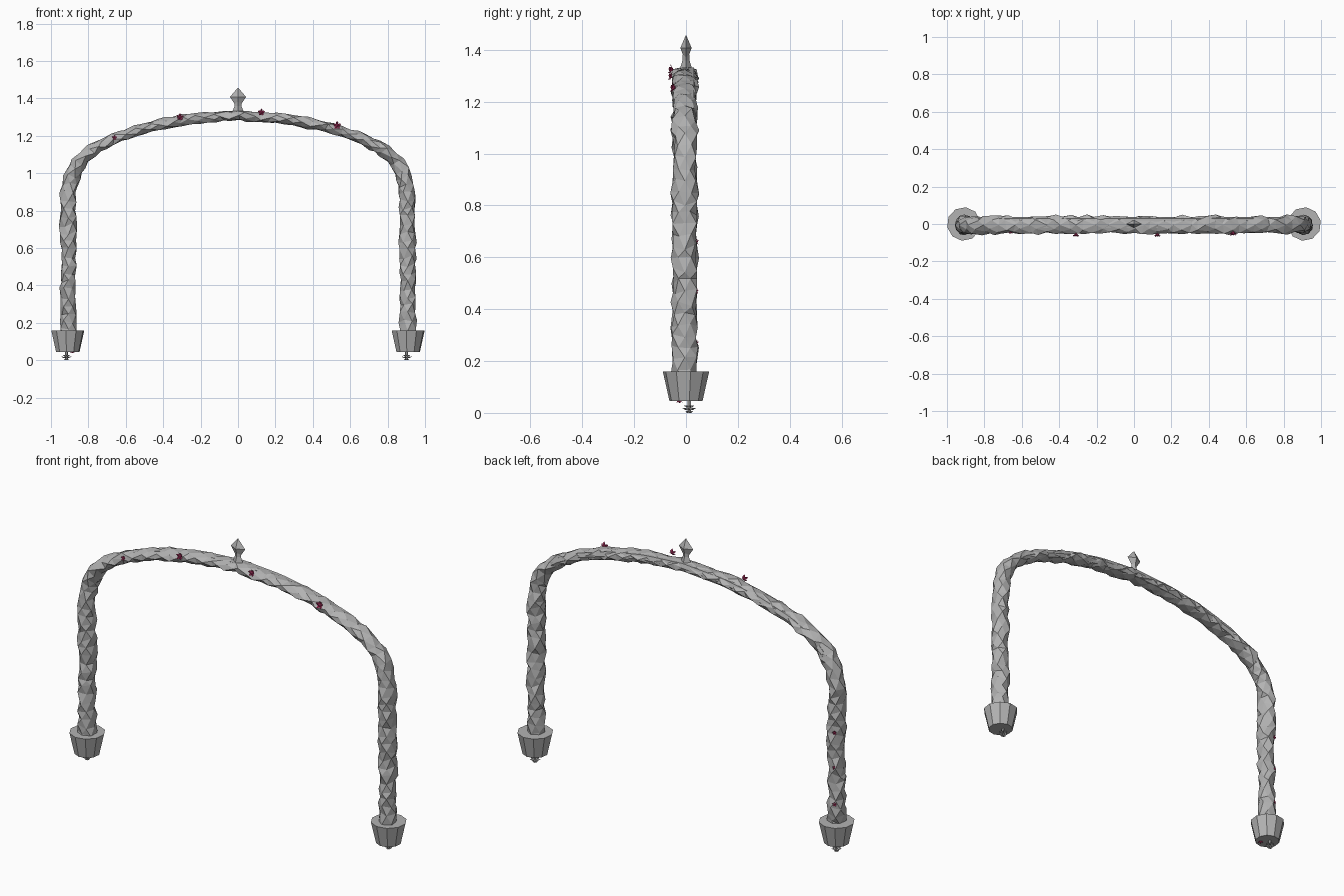
import bpy, bmesh, math, random
from mathutils import Vector

random.seed(4)
cube = bpy.data.objects.get("Cube")
if cube:
    bpy.data.objects.remove(cube)


def material(name, rgb):
    m = bpy.data.materials.new(name)
    m.use_nodes = True
    m.diffuse_color = (*rgb, 1)
    m.node_tree.nodes["Principled BSDF"].inputs["Base Color"].default_value = (*rgb, 1)
    return m


GREY = material("stone grey", (0.45, 0.45, 0.45))
PINK = material("blossom pink", (0.5, 0.035, 0.14))


def finish(name, bm, mat):
    bmesh.ops.recalc_face_normals(bm, faces=bm.faces)
    mesh = bpy.data.meshes.new(name)
    bm.to_mesh(mesh)
    bm.free()
    mesh.materials.append(mat)
    ob = bpy.data.objects.new(name, mesh)
    bpy.context.collection.objects.link(ob)
    return ob


def skin(bm, rings):
    """Bridge rings of equal count with alternating triangles and cap the ends."""
    n = len(rings[0])
    for k, (a, b) in enumerate(zip(rings, rings[1:])):
        for i in range(n):
            j = (i + 1) % n
            bm.faces.new((a[i], a[j], b[i]))
            bm.faces.new((a[j], b[j], b[i]))
    bm.faces.new(rings[0])
    bm.faces.new(rings[-1])


def resample(points, step):
    pts = [Vector((x, 0, z)) for x, z in points]
    total = sum((b - a).length for a, b in zip(pts, pts[1:]))
    count = round(total / step)
    out, walked, seg = [], 0.0, 0
    for k in range(count + 1):
        d = total * k / count
        while seg < len(pts) - 2 and walked + (pts[seg + 1] - pts[seg]).length < d:
            walked += (pts[seg + 1] - pts[seg]).length
            seg += 1
        way = pts[seg + 1] - pts[seg]
        out.append(pts[seg] + way.normalized() * (d - walked))
    return out


# Arch of gnarled vine: twisted faceted rings swept along the path
half = [(0.907, 0.12), (0.907, 0.9), (0.89, 0.99), (0.845, 1.065), (0.77, 1.13),
        (0.64, 1.195), (0.45, 1.255), (0.24, 1.293)]
path = [(-x, z) for x, z in half] + [(0, 1.31)] + half[::-1]
centres = resample(path, 0.043)
SIDES = 6
bm = bmesh.new()
rings = []
for k, c in enumerate(centres):
    t = (centres[min(k + 1, len(centres) - 1)] - centres[max(k - 1, 0)]).normalized()
    normal = Vector((-t.z, 0, t.x))
    blend = min(1, max(0, (c.z - 1.0) / 0.2))
    thick, wide = 0.046 - 0.015 * blend, 0.05
    ring = []
    for i in range(SIDES):
        a = math.tau * (i + 0.5 * k) / SIDES
        r = random.uniform(0.78, 1.13)
        slide = random.uniform(-0.012, 0.012)
        ring.append(bm.verts.new(c + normal * math.cos(a) * thick * r
                                 + Vector((0, math.sin(a) * wide * r - 0.005, 0)) + t * slide))
    rings.append(ring)
skin(bm, rings)
finish("vine_arch", bm, GREY)

# Long smooth strip along the back of the arch
bm = bmesh.new()
rings = []
for c in centres:
    if c.z > 1.04:
        rings.append([bm.verts.new(c + Vector((0, y, z))) for y, z in
                      ((-0.02, 0.022), (0.03, 0.022), (0.038, 0), (0.03, -0.02), (-0.02, -0.02))])
skin(bm, rings)
finish("arch_core", bm, GREY)


def lathe(name, profile, sides, centre, turn=0, squash=1, mat=GREY):
    bm = bmesh.new()
    rings = []
    for r, z in profile:
        rings.append([bm.verts.new(Vector(centre) + Vector((
            r * math.cos(math.tau * i / sides + turn),
            r * squash * math.sin(math.tau * i / sides + turn), z))) for i in range(sides)])
    for a, b in zip(rings, rings[1:]):
        for i in range(sides):
            j = (i + 1) % sides
            bm.faces.new((a[i], a[j], b[j], b[i]))
    bm.faces.new(rings[0])
    bm.faces.new(rings[-1])
    return finish(name, bm, mat)


# Tapered pots, each with a small frilled root tuft underneath
for side, sx in (("right", -1), ("left", 1)):
    x = sx * 0.91
    lathe(side + "_pot", [(0.064, 0.045), (0.09, 0.16)], 10, (x, 0, 0), 0.2)
    lathe(side + "_root", [(0.008, 0.004), (0.008, 0.05)], 6, (x - 0.008, 0.012, 0))
    for layer, radius in ((0.003, 0.016), (0.014, 0.028), (0.024, 0.022)):
        bm = bmesh.new()
        outline = []
        for i in range(14):
            a = math.tau * i / 14 + layer * 30
            r = radius * (1 if i % 2 else 0.55)
            outline.append(bm.verts.new((x - 0.008 + r * math.cos(a), 0.012 + r * math.sin(a),
                                         layer + (0.005 if i % 2 else -0.003))))
        top = bm.verts.new((x - 0.008, 0.012, layer + 0.004))
        low = bm.verts.new((x - 0.008, 0.012, layer - 0.002))
        for i in range(14):
            bm.faces.new((outline[i], outline[(i + 1) % 14], top))
            bm.faces.new((outline[(i + 1) % 14], outline[i], low))
        finish(side + "_root_frill", bm, GREY)

# Pointed finial on a flared neck
lathe("finial_neck", [(0.036, 1.315), (0.018, 1.36), (0.018, 1.38)], 4, (0, 0, 0), 0, 0.75)
lathe("finial_diamond", [(0.012, 1.362), (0.043, 1.408), (0.001, 1.457)], 4, (0, 0, 0), 0, 0.5)


# Blossoms: a ring of pointed petals around a small heart
def blossom(name, place, size, facing):
    bm = bmesh.new()
    bmesh.ops.create_icosphere(bm, subdivisions=1, radius=size * 0.55)
    for i in range(5):
        a = math.tau * i / 5 + 0.3
        out = Vector((math.cos(a), math.sin(a), 0))
        across = Vector((-out.y, out.x, 0))
        points = [Vector((0, 0, -0.3)), out * 0.7 + across * 0.4, out * 1.1 + Vector((0, 0, 0.5)),
                  out * 0.7 - across * 0.4]
        v = [bm.verts.new(p * size) for p in points]
        bm.faces.new((v[0], v[1], v[2]))
        bm.faces.new((v[0], v[2], v[3]))
    ob = finish(name, bm, PINK)
    ob.location = place
    ob.rotation_euler = Vector(facing).to_track_quat("Z", "Y").to_euler()


for x, y, z, size in ((-0.66, -0.045, 1.19, 0.012), (-0.31, -0.058, 1.30, 0.018),
                      (0.125, -0.058, 1.325, 0.018), (0.53, -0.05, 1.255, 0.02)):
    blossom("front_blossom", (x, y, z), size, (0, -1, 0.2))
for z in (0.66, 0.47, 0.27):
    blossom("leg_blossom", (-0.925, 0.04, z), 0.011, (-0.4, 1, 0))
blossom("pot_blossom", (-0.885, -0.025, 0.045), 0.012, (0, 0, -1))
